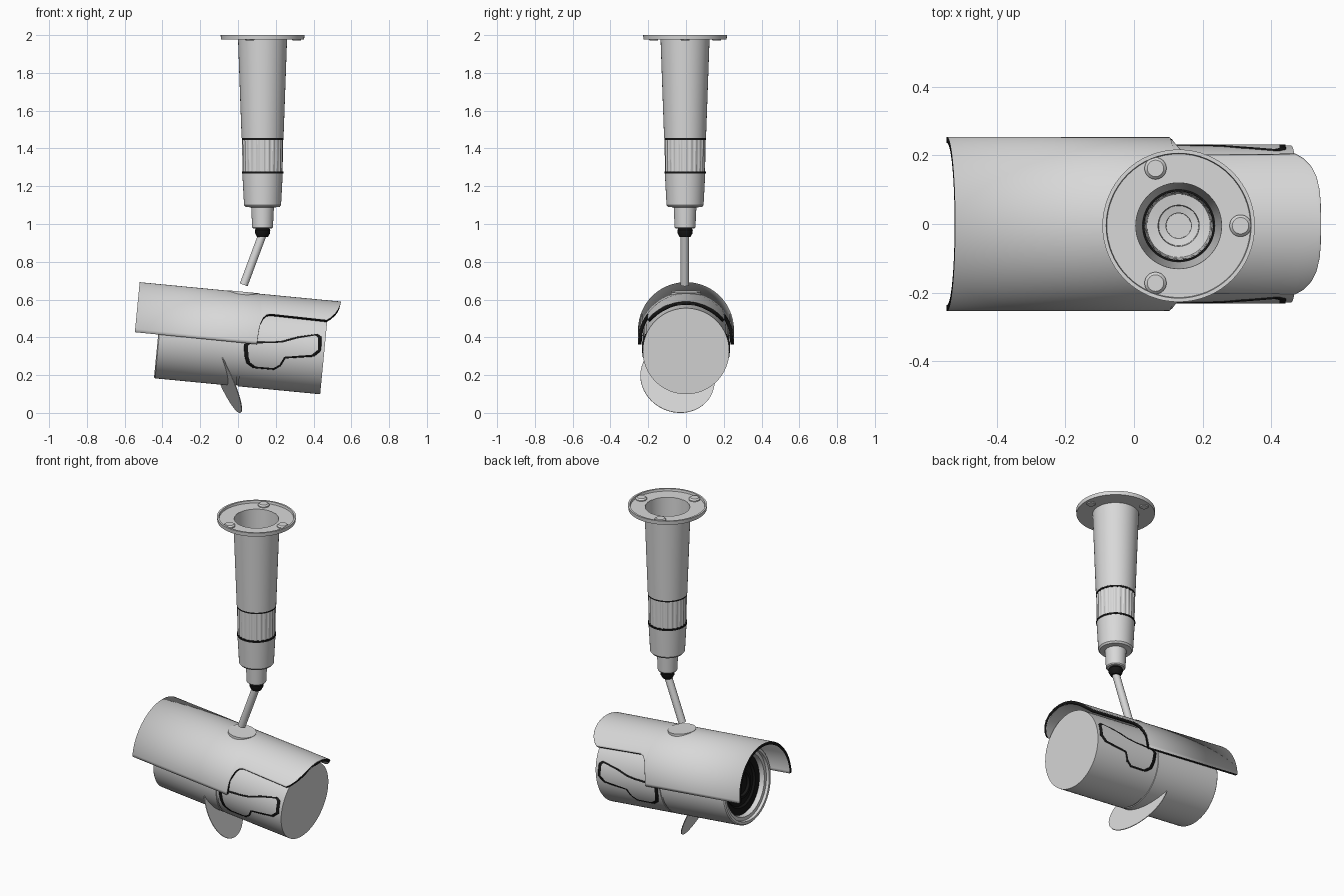
import bpy, bmesh, math
from mathutils import Matrix, Vector

cube = bpy.data.objects.get("Cube")
if cube:
    bpy.data.objects.remove(cube, do_unlink=True)


def material(name, rgb):
    m = bpy.data.materials.new(name)
    m.use_nodes = True
    m.diffuse_color = (*rgb, 1)
    m.node_tree.nodes["Principled BSDF"].inputs["Base Color"].default_value = (*rgb, 1)
    return m


GREY = material("light grey", (0.69, 0.69, 0.69))
DARK = material("black rubber", (0.008, 0.008, 0.008))

# Frames: the ceiling mount axis, the tilted camera, and the camera's turning axis
MOUNT = Matrix.Translation((0.13, -0.005, 0))
CAMERA = Matrix.Translation((0.017, 0, 0.369)) @ Matrix.Rotation(math.radians(5.5), 4, 'Y')
BARREL = CAMERA @ Matrix.Rotation(math.pi / 2, 4, 'Y')
R = 0.229


def finish(name, bm, frame, mats=(GREY,), fix=True):
    if fix:
        bmesh.ops.recalc_face_normals(bm, faces=bm.faces)
    me = bpy.data.meshes.new(name)
    bm.to_mesh(me)
    bm.free()
    ob = bpy.data.objects.new(name, me)
    bpy.context.collection.objects.link(ob)
    ob.matrix_world = frame
    for m in mats:
        me.materials.append(m)
    bpy.ops.object.select_all(action='DESELECT')
    ob.select_set(True)
    bpy.context.view_layer.objects.active = ob
    bpy.ops.object.shade_smooth_by_angle(angle=math.radians(30))
    return ob


def lathe(name, profile, frame, mat=GREY, sides=64, ridge=0.0, closed=False):
    """Turn (radius, height) points about z; ridge alternates the radius."""
    bm = bmesh.new()
    rings = []
    for r, z in profile:
        ring = []
        for i in range(sides):
            a = 2 * math.pi * i / sides
            q = r - ridge * (i // 2 % 2)
            ring.append(bm.verts.new((q * math.cos(a), q * math.sin(a), z)))
        rings.append(ring)
    pairs = list(zip(rings, rings[1:]))
    if closed:
        pairs.append((rings[-1], rings[0]))
    for a, b in pairs:
        for i in range(sides):
            j = (i + 1) % sides
            bm.faces.new((a[i], a[j], b[j], b[i]))
    if not closed:
        bm.faces.new(rings[0])
        bm.faces.new(rings[-1])
    return finish(name, bm, frame, (mat,))


# Ceiling flange with a raised lip and three screws
lathe("ceiling_flange", [(0.127, 1.977), (0.22, 1.977), (0.222, 2.0), (0.211, 2.0),
                         (0.209, 1.986), (0.127, 1.986)], MOUNT, closed=True)
for degrees in (0, 112, -112):
    a = math.radians(degrees)
    spot = MOUNT @ Matrix.Translation((0.18 * math.cos(a), 0.18 * math.sin(a), 0))
    lathe("flange_screw", [(0.022, 1.972), (0.032, 1.985), (0.032, 1.992), (0.024, 2.0)],
          spot, sides=24)

# Hollow mounting tube, ribbed grip and lower collar
lathe("mount_tube", [(0.13, 1.984), (0.111, 1.455), (0.106, 1.455), (0.125, 1.986)],
      MOUNT, closed=True)
lathe("ribbed_grip", [(0.109, 1.447), (0.106, 1.278), (0.099, 1.278), (0.103, 1.447)],
      MOUNT, sides=96, ridge=0.004, closed=True)
for z in (1.451, 1.273):
    lathe("grip_ring", [(0.11, z - 0.005), (0.11, z + 0.005), (0.1, z + 0.005),
                        (0.1, z - 0.005)], MOUNT, DARK, closed=True)
lathe("lower_collar", [(0.05, 0.976), (0.055, 0.982), (0.06, 1.088), (0.09, 1.09),
                       (0.098, 1.1), (0.107, 1.268), (0.1, 1.268), (0.092, 1.11),
                       (0.06, 1.105), (0.058, 1.06), (0.037, 1.055), (0.036, 0.99)], MOUNT)
lathe("joint_cap", [(0.036, 0.976), (0.041, 0.967), (0.039, 0.95), (0.028, 0.93)],
      MOUNT, DARK, sides=32)

# Slanted support rod
top, foot = Vector((0.13, -0.006, 0.945)), Vector((0.03, -0.006, 0.678))
run = top - foot
lathe("support_rod", [(0.022, 0), (0.022, run.length)],
      Matrix.Translation(foot) @ run.to_track_quat('Z', 'Y').to_matrix().to_4x4(), sides=32)

# Camera barrel in two halves with a recessed seam and a stepped front opening
lathe("barrel_rear", [(R, 0.005), (R, 0.442)], BARREL)
lathe("barrel_seam", [(R - 0.005, -0.006), (R - 0.005, 0.006)], BARREL)
lathe("barrel_front", [(R, -0.005), (R, -0.436), (R - 0.006, -0.442), (0.208, -0.442),
                       (0.205, -0.425), (0.185, -0.425), (0.18, -0.4), (0.18, -0.005)],
      BARREL, closed=True)
lathe("lens_panel", [(0.18, -0.38), (0.18, -0.395), (0.14, -0.395), (0.13, -0.385)],
      BARREL, DARK)
lathe("lens_ring", [(0.09, -0.38), (0.085, -0.405), (0.07, -0.405), (0.065, -0.38)],
      BARREL, DARK, closed=True)
lathe("lens", [(0.066, -0.38), (0.06, -0.394), (0.035, -0.402), (0.01, -0.405)],
      BARREL, DARK)

# Sun shield: half shell whose lower edge follows a stepped outline, dark along its rim
edge = [(-0.566, 0.004), (0.083, 0.002), (0.087, 0.08), (0.093, 0.115), (0.103, 0.145),
        (0.118, 0.163), (0.14, 0.17), (0.439, 0.166), (0.46, 0.182), (0.482, 0.207),
        (0.495, 0.23), (0.502, 0.25), (0.504, 0.264)]
shield_r, lift, steps = 0.254, 0.016, 48
bm = bmesh.new()
cols = []
for s, t in edge:
    half = math.acos((t - lift) / shield_r)
    angles = [half * (2 * k / steps - 1) for k in range(steps + 1)]
    cols.append([bm.verts.new((s, shield_r * math.sin(a), lift + shield_r * math.cos(a)))
                 for a in angles])
for a, b in zip(cols, cols[1:]):
    for k in range(steps):
        bm.faces.new((a[k], b[k], b[k + 1], a[k + 1]))
shield = finish("sun_shield", bm, CAMERA, (GREY, DARK), fix=False)
shell = shield.modifiers.new("thickness", 'SOLIDIFY')
shell.thickness = 0.018
shell.offset = -1
shell.material_offset_rim = 1

# Flat round seat on the shield under the rod
lathe("rod_seat", [(0.08, 0.25), (0.08, 0.272)],
      CAMERA @ Matrix.Translation((-0.015, 0, 0)), sides=48)

# Side latches wrapped onto the barrel, with a dark border that is wider at the ends
outline = [(0.014, -0.005), (0.025, -0.07), (0.038, -0.103), (0.075, -0.125),
           (0.186, -0.124), (0.22, -0.1), (0.24, -0.058), (0.39, -0.034),
           (0.425, 0), (0.42, 0.074), (0.397, 0.088), (0.29, 0.062),
           (0.22, 0.035), (0.172, 0.026), (0.04, 0.013)]
for side, name in ((-1, "right_latch"), (1, "left_latch")):
    bm = bmesh.new()
    face = bm.faces.new([bm.verts.new((s, 0, t)) for s, t in outline])
    bm.normal_update()
    border = bmesh.ops.inset_region(bm, faces=[face], thickness=0.009,
                                    use_boundary=True, use_even_offset=True)["faces"]
    for f in border:
        f.material_index = 1
    for v in face.verts:
        if v.co.x < 0.08:
            v.co.x += 0.012
        elif v.co.x > 0.38:
            v.co.x -= 0.009
    for k in range(-24, 20):
        bmesh.ops.bisect_plane(bm, geom=bm.verts[:] + bm.edges[:] + bm.faces[:],
                               plane_co=(0, 0, k * 0.005), plane_no=(0, 0, 1))
    for v in bm.verts:
        v.co.y = side * math.sqrt((R + 0.003) ** 2 - v.co.z ** 2)
    bm.normal_update()
    for f in bm.faces:
        if f.normal.y * side < 0:
            f.normal_flip()
    latch = finish(name, bm, CAMERA, (GREY, DARK), fix=False)
    plate = latch.modifiers.new("thickness", 'SOLIDIFY')
    plate.thickness = 0.008
    plate.offset = -1

# Thin round tilted plate beneath the barrel
normal = Vector((0.9, 0.18, 0.4)).normalized()
lathe("lower_disc", [(0.2, -0.002), (0.2, 0.002)],
      Matrix.Translation((-0.068, -0.045, 0.184))
      @ normal.to_track_quat('Z', 'Y').to_matrix().to_4x4())
